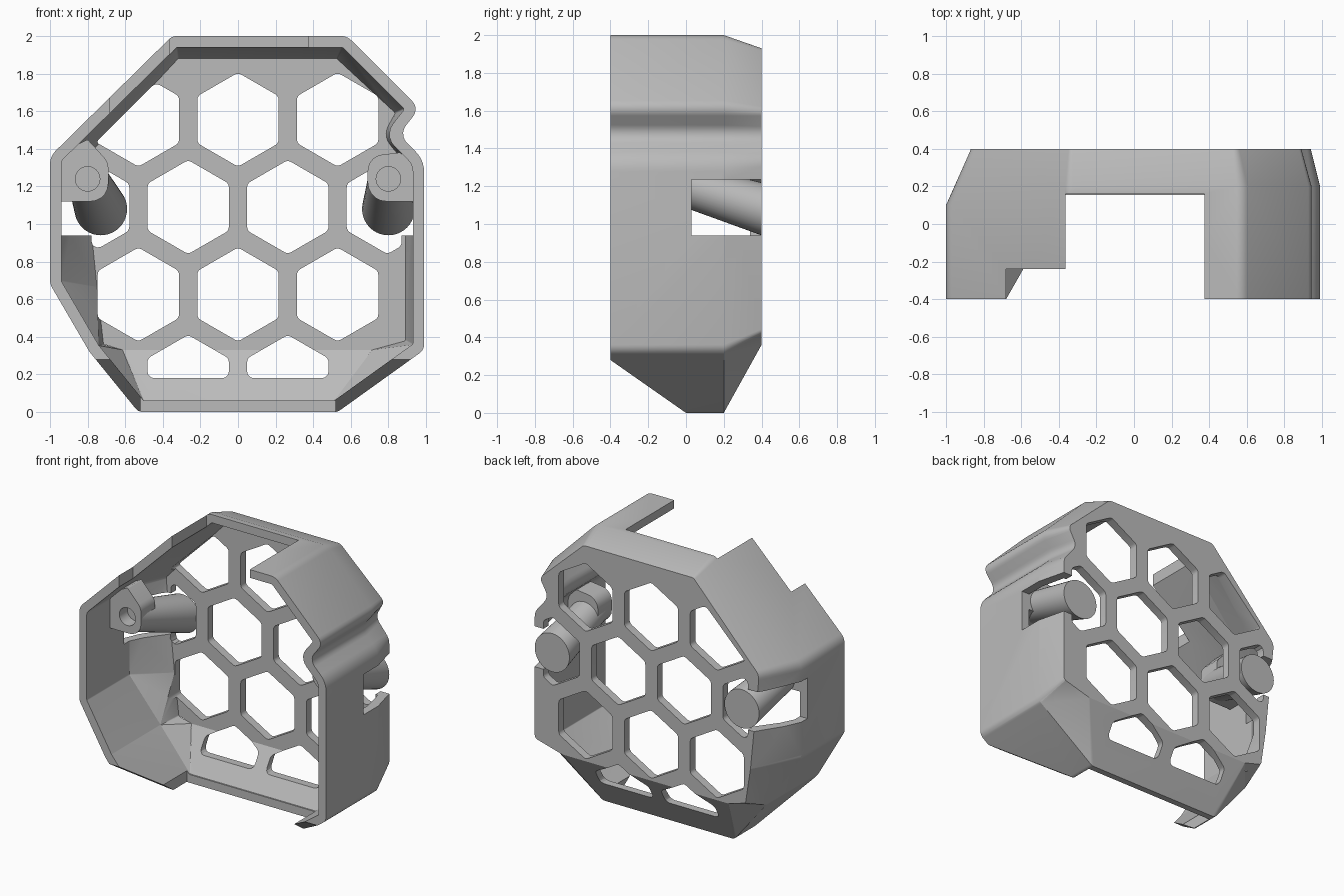
import bpy, bmesh, math
from mathutils import Vector as V

if "Cube" in bpy.data.objects:
    bpy.data.objects.remove(bpy.data.objects["Cube"], do_unlink=True)

gray = bpy.data.materials.new("plain gray")
gray.use_nodes = True
COLOR = (0.5, 0.5, 0.5, 1)
gray.diffuse_color = COLOR
gray.node_tree.nodes["Principled BSDF"].inputs["Base Color"].default_value = COLOR


def rounded(pts, steps=5):
    """Fillet every corner (x, z, radius) of a polygon."""
    out = []
    for i, (x, z, r) in enumerate(pts):
        p = V((x, z))
        a, b = V(pts[i - 1][:2]) - p, V(pts[(i + 1) % len(pts)][:2]) - p
        half = max(a.angle(b) / 2, 0.05)
        t = min(r / math.tan(half), 0.45 * a.length, 0.45 * b.length)
        a, b = p + a.normalized() * t, p + b.normalized() * t
        r = t * math.tan(half)
        mid = (a + b) / 2 - p
        if mid.length < 1e-5:
            out += [a.lerp(b, k / steps) for k in range(steps + 1)]
            continue
        c = p + mid.normalized() * (r / math.sin(half))
        for k in range(steps + 1):
            s = (2 * k / steps - 1) * (math.pi / 2 - half)
            u = -mid.normalized()
            w = V((-u.y, u.x))
            if w.dot(b - a) < 0:
                w = -w
            out.append(c + (u * math.cos(s) + w * math.sin(s)) * r)
    return out


def inset(pts, t):
    """Move a clockwise polygon inward, keeping the fillets concentric."""
    out = []
    for i, (x, z, r) in enumerate(pts):
        p = V((x, z))
        d1 = (p - V(pts[i - 1][:2])).normalized()
        d2 = (V(pts[(i + 1) % len(pts)][:2]) - p).normalized()
        n1, n2 = V((d1.y, -d1.x)), V((d2.y, -d2.x))
        q = p + (n1 + n2) * t / (1 + n1.dot(n2))
        concave = d1.x * d2.y - d1.y * d2.x > 0
        out.append((q.x, q.y, r + t if concave else max(r - t, 0.01)))
    return out


def loft(name, rings):
    """Closed solid through rings of (x, y, z) points."""
    bm = bmesh.new()
    loops = [[bm.verts.new(p) for p in ring] for ring in rings]
    n = len(loops[0])
    for a, b in zip(loops, loops[1:]):
        for i in range(n):
            j = (i + 1) % n
            bm.faces.new((a[i], a[j], b[j], b[i]))
    bm.faces.new(loops[0])
    bm.faces.new(loops[-1])
    bmesh.ops.recalc_face_normals(bm, faces=bm.faces)
    bmesh.ops.triangulate(bm, faces=bm.faces)
    me = bpy.data.meshes.new(name)
    bm.to_mesh(me)
    bm.free()
    me.materials.append(gray)
    ob = bpy.data.objects.new(name, me)
    bpy.context.collection.objects.link(ob)
    return ob


def at(pts, y):
    return [(p[0], y, p[1]) for p in pts]


def prism(name, pts, y0, y1):
    return loft(name, [at(pts, y0), at(pts, y1)])


def box(x0, x1, y0, y1, z0, z1):
    return prism("cutter", [(x0, z0), (x0, z1), (x1, z1), (x1, z0)], y0, y1)


def cut(target, cutter):
    cutter.hide_render = True
    mod = target.modifiers.new("cut", "BOOLEAN")
    mod.operation, mod.solver, mod.object = "DIFFERENCE", "EXACT", cutter
    bpy.context.view_layer.objects.active = target
    bpy.ops.object.modifier_apply(modifier=mod.name)
    bpy.data.objects.remove(cutter, do_unlink=True)


def clip(poly, nx, nz, limit):
    """Keep the part of a polygon where nx*x + nz*z < limit."""
    out = []
    for i, p in enumerate(poly):
        q = poly[i - 1]
        dp, dq = nx * p[0] + nz * p[1] - limit, nx * q[0] + nz * q[1] - limit
        if dp * dq < 0:
            out.append(tuple(V(q).lerp(V(p), dq / (dq - dp))))
        if dp <= 0:
            out.append(p)
    return out


# Shell: straight outline, then tapered to the smaller back outline
front = [(-.35, 2, .06), (.58, 2, .08), (.965, 1.615, .06), (.855, 1.475, .07),
         (.99, 1.34, .15), (.99, .33, .06), (.53, 0, .05), (-.53, 0, .05),
         (-.79, .32, .05), (-1, .68, .08), (-1, 1.36, .1)]
back = [(-.34, 1.93, .03), (.545, 1.93, .05), (.9, 1.6, .04), (.83, 1.475, .07),
        (.94, 1.34, .1), (.94, .42, .03), (.72, .36, .02), (-.62, .36, .02),
        (-.76, .4, .02), (-.8, .66, .05), (-.87, 1.36, .08)]
outer, rear = rounded(front), rounded(back)
bend = [(p.x, .1 if p.x < -.9 else .2, p.y) for p in outer]
shell = loft("shell", [at(outer, -.4), bend, at(rear, .4)])

# Hollow inside
inner = rounded(inset(front, .06))
floor = [(x, z - .08 if z < .5 else z, r) for x, z, r in inset(back, .05)]
bend = [(p.x, .09 if p.x < -.85 else .165, p.y) for p in inner]
cut(shell, loft("cutter", [at(inner, -.5), bend, at(rounded(floor), .34)]))

# Slanted lower front edge, open bottom and stepped top opening
slant = [(-.5, .35), (0, 0), (0, -.1), (-.5, -.1)]
cut(shell, loft("cutter", [[(x, y, z) for y, z in slant] for x in (-1.2, 1.2)]))
cut(shell, box(-.52, .52, -.5, .155, -.1, .09))
cut(shell, box(-.365, .375, -.5, .16, 1.8, 2.1))
cut(shell, box(-.68, -.36, -.5, -.24, 1.5, 2.1))

# Side windows beside the bosses
cut(shell, box(.85, 1.2, .03, .5, .94, 1.235))
cut(shell, box(-1.2, -.77, .03, .5, .94, 1.235))

# Honeycomb openings
PITCH, ROW, RADIUS = .53, .465, .25
for row in range(4):
    z = 1.555 - row * ROW
    columns = (-1, 0, 1) if row % 2 == 0 else (-1.5, -.5, .5, 1.5)
    if row == 3:
        columns = (-.5, .5)
    for col in columns:
        hexa = [(col * PITCH + RADIUS * math.sin(k * math.pi / 3),
                 z + RADIUS * math.cos(k * math.pi / 3)) for k in range(6)]
        for plane in ((-1, 1, 2.19), (1, 0, .87), (-1, 0, .78), (0, -1, -.18)):
            hexa = clip(hexa, *plane)
        shape = rounded([(p[0], p[1], .035) for p in hexa], 3)
        cut(shell, prism("cutter", shape, .11, .5))


# Screw bosses: leaning cones with a blind hole, and ears joining them to the walls
def circle(x, y, z, r):
    return [(x + r * math.cos(k * math.tau / 40), y, z + r * math.sin(k * math.tau / 40))
            for k in range(40)]


parts = [shell]
ears = {"left": [(.97, 1.12, 0), (.69, 1.12, .1), (.69, 1.36, .1),
                 (.86, 1.38, .01), (.96, 1.32, 0)],
        "right": [(-.98, 1.12, 0), (-.69, 1.12, .1), (-.69, 1.33, .08),
                  (-.8, 1.45, .01), (-.98, 1.36, 0)]}
for side, x, end in (("left", .8, .8), ("right", -.8, -.73)):
    boss = loft(side + "_boss", [circle(x, -.13, 1.24, .108), circle(end, .4, 1.08, .14)])
    ear = prism(side + "_ear", rounded(ears[side]), -.132, .03)
    for ob in (boss, ear):
        cut(ob, loft("cutter", [circle(x, y, 1.24, .065) for y in (-.2, -.04)]))
    parts += [boss, ear]

for ob in parts:
    bpy.ops.object.select_all(action="DESELECT")
    ob.select_set(True)
    bpy.context.view_layer.objects.active = ob
    bpy.ops.object.shade_smooth_by_angle(angle=math.radians(25))
